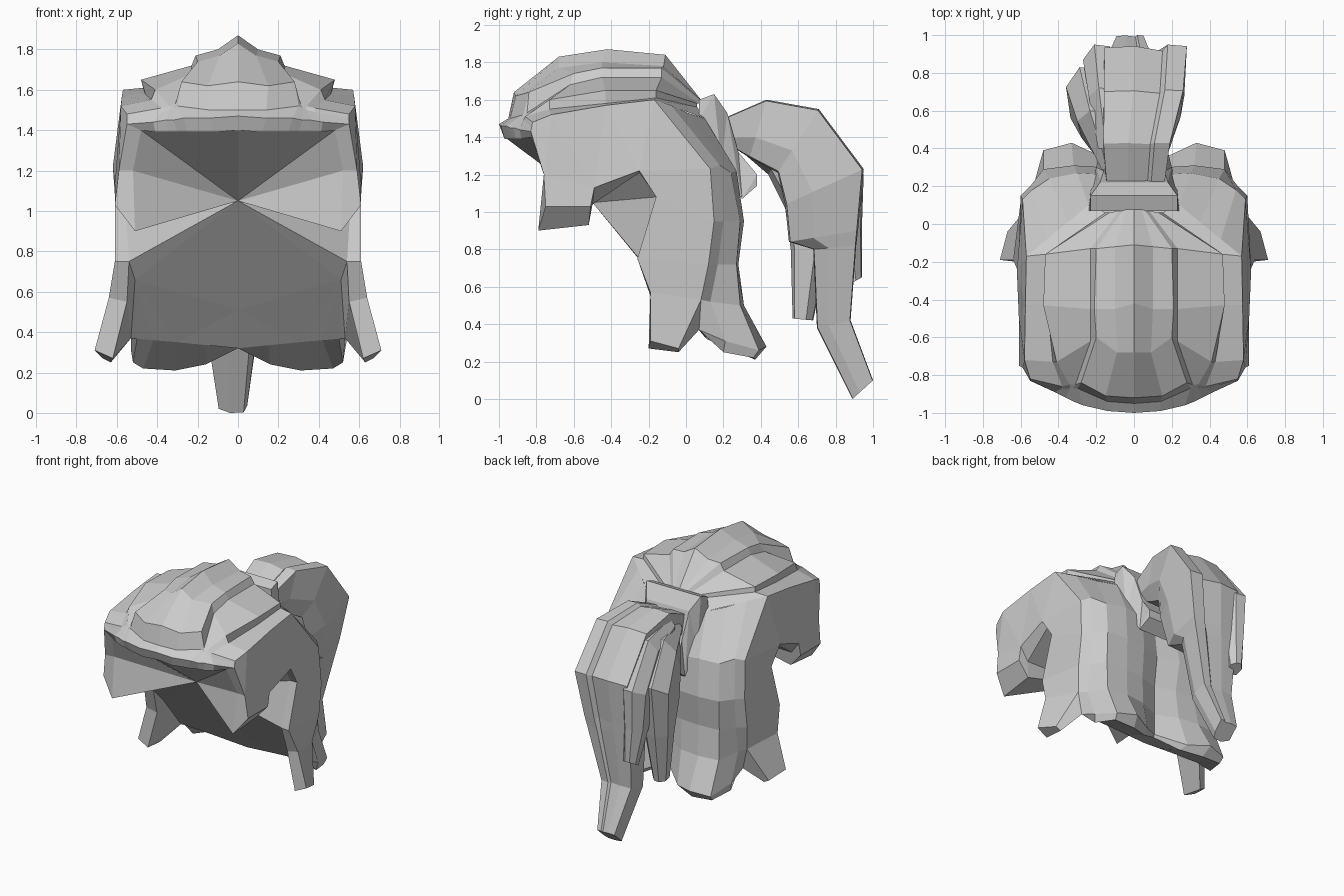
import bpy, bmesh

grey = bpy.data.materials.new("hair_grey")
grey.diffuse_color = (0.6, 0.6, 0.6, 1)


def finish(bm, name):
    bmesh.ops.remove_doubles(bm, verts=bm.verts, dist=0.004)
    bmesh.ops.recalc_face_normals(bm, faces=bm.faces)
    me = bpy.data.meshes.new(name)
    bm.to_mesh(me)
    bm.free()
    me.materials.append(grey)
    ob = bpy.data.objects.new(name, me)
    bpy.context.collection.objects.link(ob)
    return ob


def face(bm, pts):
    """Add a face and its mirror image across x = 0."""
    for s in (1, -1):
        f = bm.faces.new([bm.verts.new((s * x, y, z)) for x, y, z in pts[::s]])
        if len(pts) > 4:
            bmesh.ops.triangulate(bm, faces=[f])


def grid(bm, cols):
    """Skin neighbouring columns of points with quads."""
    for a, b in zip(cols, cols[1:]):
        for i in range(len(a) - 1):
            face(bm, [a[i], a[i + 1], b[i + 1], b[i]])


cap = bmesh.new()

# Crown: strand columns running from the tie forward to the fringe lip
crown = [
    [(0, .08, 1.60), (0, -.11, 1.84), (0, -.42, 1.87), (0, -.68, 1.83), (0, -.92, 1.64), (0, -.95, 1.50)],
    [(.04, .08, 1.60), (.10, -.12, 1.78), (.10, -.45, 1.80), (.09, -.68, 1.77), (.15, -.91, 1.62), (.14, -.94, 1.50)],
    [(.06, .07, 1.60), (.20, -.13, 1.77), (.21, -.45, 1.77), (.20, -.60, 1.74), (.28, -.84, 1.64), (.30, -.87, 1.52)],
    [(.08, .07, 1.58), (.23, -.13, 1.72), (.23, -.45, 1.72), (.23, -.62, 1.68), (.31, -.85, 1.53), (.32, -.87, 1.51)],
    [(.13, .06, 1.58), (.47, -.16, 1.65), (.48, -.43, 1.65), (.41, -.73, 1.60), (.34, -.85, 1.52), (.34, -.87, 1.50)],
    [(.15, .06, 1.56), (.47, -.16, 1.61), (.46, -.43, 1.58), (.43, -.73, 1.55), (.38, -.86, 1.51), (.38, -.87, 1.49)],
    [(.24, .10, 1.50), (.57, -.17, 1.60), (.575, -.43, 1.57), (.58, -.72, 1.52), (.55, -.82, 1.48), (.54, -.83, 1.46)],
]
lip = [(0, -1.0, 1.47), (.14, -.99, 1.46), (.27, -.96, 1.46), (.32, -.94, 1.45),
       (.36, -.92, 1.45), (.42, -.89, 1.44), (.55, -.83, 1.43)]
under = [(0, -.97, 1.40), (.12, -.97, 1.39), (.25, -.94, 1.39), (.30, -.92, 1.39),
         (.35, -.91, 1.39), (.41, -.88, 1.39), (.48, -.83, 1.40)]
grid(cap, [c + [l, u] for c, l, u in zip(crown, lip, under)])

# Side panel with front lock, ear notch and flared lower strand
rim = [(.55, -.83, 1.43), (.59, -.76, 1.20), (.61, -.75, 1.03), (.61, -.51, 1.03), (.61, -.49, 1.13),
       (.62, -.25, 1.22), (.61, -.16, 1.08), (.61, -.26, .75)]
strand = [(.64, -.19, .57), (.71, -.19, .31), (.67, -.04, .27), (.57, .08, .53)]
back_edge = [(.57, -.17, 1.60), (.59, .13, 1.23), (.60, .15, .95), (.60, .12, .72), (.57, .08, .53), (.53, .07, .37)]
face(cap, rim[:2] + [rim[4], rim[5]] + back_edge[1::-1] + crown[6][2:5])
face(cap, rim[1:5])
face(cap, [rim[5], rim[6], back_edge[2], back_edge[1]])
face(cap, [rim[6], rim[7], back_edge[3], back_edge[2]])
face(cap, [rim[7], strand[0], strand[3], back_edge[3]])
face(cap, strand)
face(cap, [crown[6][4], crown[6][5], lip[6]])

# Rim thickness and the fan closing the face opening
inner = [(.48, -.83, 1.40), (.52, -.75, 1.20), (.51, -.79, .90), (.52, -.52, .93), (.54, -.50, 1.04),
         (.56, -.25, 1.21), (.56, -.16, 1.08), (.54, -.25, .75), (.51, -.18, .66), (0, -.05, .51)]
grid(cap, [rim, inner[:8]])
hub = (0, -.50, 1.05)
for a, b in zip([under[0]] + inner, inner):
    face(cap, [hub, a, b])

# Inner side of the lower strand
tip_in = [(.55, -.19, .55), (.62, -.20, .27), (.63, -.04, .25), (.53, .07, .37)]
grid(cap, [[rim[7]] + strand[:3] + [back_edge[4]], [inner[7]] + tip_in[:3] + [back_edge[5]]])
face(cap, [inner[7], tip_in[0], tip_in[3], inner[8]])
face(cap, tip_in)

# Back hair: grooved columns from the side panel to the centre parting
back = [
    back_edge,
    [(.46, -.08, 1.57), (.54, .18, 1.25), (.55, .20, .95), (.54, .17, .72), (.53, .13, .52), (.53, .21, .31)],
    [(.35, .01, 1.53), (.45, .24, 1.21), (.48, .29, .95), (.47, .27, .72), (.48, .29, .50), (.48, .39, .26)],
    [(.24, .10, 1.50), (.30, .27, 1.22), (.32, .31, .95), (.30, .28, .72), (.32, .31, .50), (.33, .43, .28)],
    [(.12, .12, 1.48), (.14, .26, 1.20), (.16, .30, .95), (.15, .27, .72), (.16, .29, .50), (.18, .36, .26)],
    [(0, .12, 1.48), (0, .22, 1.20), (0, .25, .95), (0, .22, .72), (0, .22, .50), (0, .22, .34)],
]
grid(cap, back)

# Hem and inside wall of the back hair
toe = [back_edge[5], (.52, .20, .25), (.47, .36, .22), (.31, .37, .21), (.16, .30, .24), (0, .21, .32)]
hem = [back_edge[5], (.50, .075, .367), (.42, .08, .36), (.30, .09, .35), (.15, .10, .335), (0, .11, .32)]
grid(cap, [[c[5], t, h] for c, t, h in zip(back, toe, hem)][1:])
face(cap, [back[0][5], back[1][5], toe[1], hem[1]])
face(cap, [inner[8], inner[9]] + hem[::-1])
bmesh.ops.dissolve_degenerate(cap, dist=0.001, edges=cap.edges)
finish(cap, "hair_cap")

# Hair tie: slanted band behind the crown
tie = bmesh.new()
band = [(.23, .07, 1.60), (.23, .15, 1.63), (.18, .22, 1.53), (.16, .28, 1.32), (.18, .38, 1.20),
        (.18, .38, 1.14), (.20, .30, 1.07), (.23, .19, 1.25), (.24, .07, 1.50)]
face(tie, band)
for a, b in zip(band, band[1:] + band[:1]):
    tie.faces.new([tie.verts.new(p) for p in (a, b, (-b[0], *b[1:]), (-a[0], *a[1:]))])
finish(tie, "hair_tie")

ROUND = [(.3, 1), (.7, .96), (1, .65), (.9, .1), (.5, 0), (.1, .1), (0, .65)]
BOXY = [(.05, .96), (.4, .98), (.72, .92), (.78, 1), (1, .98), (.97, .35), (.85, .02), (.4, 0), (.03, .2)]


def lock(name, section, rings):
    """Loft a faceted lock; ring = outer y, z, inner y, z, left x, right x."""
    bm = bmesh.new()
    loops = [[bm.verts.new((x0 + (x1 - x0) * u, yi + (yo - yi) * v, zi + (zo - zi) * v)) for u, v in section]
             for yo, zo, yi, zi, x0, x1 in rings]
    n = len(section)
    for a, b in zip(loops, loops[1:]):
        for i in range(n):
            bm.faces.new((a[i], a[(i + 1) % n], b[(i + 1) % n], b[i]))
    bm.faces.new(loops[0])
    bm.faces.new(loops[-1])
    finish(bm, name)


# Ponytail: main lock with a stepped underside, plus two shorter locks on its left
lock("ponytail_main", BOXY, [
    (.20, 1.50, .26, 1.34, -.16, .16), (.43, 1.60, .34, 1.29, -.18, .19), (.71, 1.55, .49, 1.21, -.18, .26),
    (.95, 1.23, .53, 1.04, -.18, .28), (.92, .90, .55, .84, -.18, .22), (.91, .82, .68, .80, -.18, .20),
    (.88, .42, .70, .38, -.16, .10), (1.0, .10, .89, .00, -.10, .05)])
lock("ponytail_left_lock", ROUND, [
    (.28, 1.48, .30, 1.32, -.17, -.05), (.60, 1.47, .44, 1.20, -.30, -.08), (.83, 1.20, .53, 1.02, -.36, -.12),
    (.76, .80, .56, .80, -.33, -.13), (.68, .42, .57, .43, -.28, -.17)])
lock("ponytail_rear_lock", ROUND, [
    (.40, 1.54, .40, 1.40, -.19, -.05), (.72, 1.50, .60, 1.25, -.24, -.06), (.95, 1.20, .72, 1.10, -.27, -.07),
    (.94, .90, .76, .88, -.25, -.09), (.94, .65, .85, .60, -.21, -.11)])
